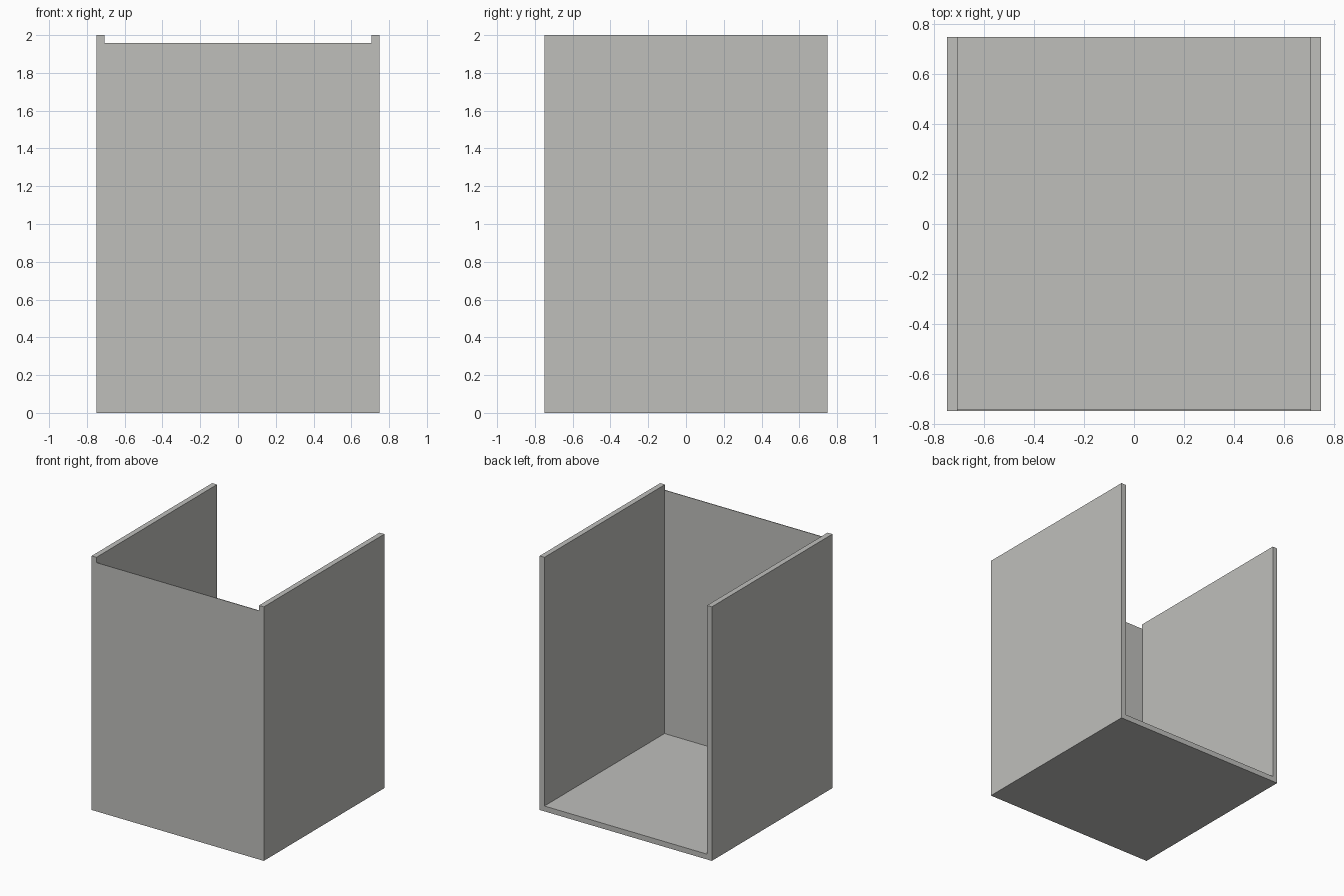
import bpy
import bmesh
from mathutils import Vector

if "Cube" in bpy.data.objects:
    bpy.data.objects.remove(bpy.data.objects["Cube"])

# Overall dimensions
HALF = 0.75      # half width and half depth
HEIGHT = 2.0
WALL = 0.042     # side wall and floor thickness
SHEET = 0.006    # thin front panel

grey = bpy.data.materials.new("plain grey")
grey.diffuse_color = (0.52, 0.52, 0.50, 1.0)
grey.use_nodes = True
grey.node_tree.nodes["Principled BSDF"].inputs["Base Color"].default_value = grey.diffuse_color


def box(name, low, high):
    """Axis-aligned box between two corners."""
    low, high = Vector(low), Vector(high)
    bm = bmesh.new()
    bmesh.ops.create_cube(bm, size=1.0)
    bmesh.ops.scale(bm, vec=high - low, verts=bm.verts)
    bmesh.ops.translate(bm, vec=(low + high) / 2, verts=bm.verts)
    mesh = bpy.data.meshes.new(name)
    bm.to_mesh(mesh)
    bm.free()
    mesh.materials.append(grey)
    obj = bpy.data.objects.new(name, mesh)
    bpy.context.collection.objects.link(obj)
    return obj


inner = HALF - WALL

# Tall side walls
box("left_wall", (-HALF, -HALF, 0), (-inner, HALF, HEIGHT))
box("right_wall", (inner, -HALF, 0), (HALF, HALF, HEIGHT))

# Floor between the walls, open at the back
box("floor", (-inner, -HALF, 0), (inner, HALF, WALL))

# Thin front panel, flush with the wall ends and slightly lower than them
box("front_panel", (-inner, -HALF, WALL), (inner, -HALF + SHEET, HEIGHT - WALL))
